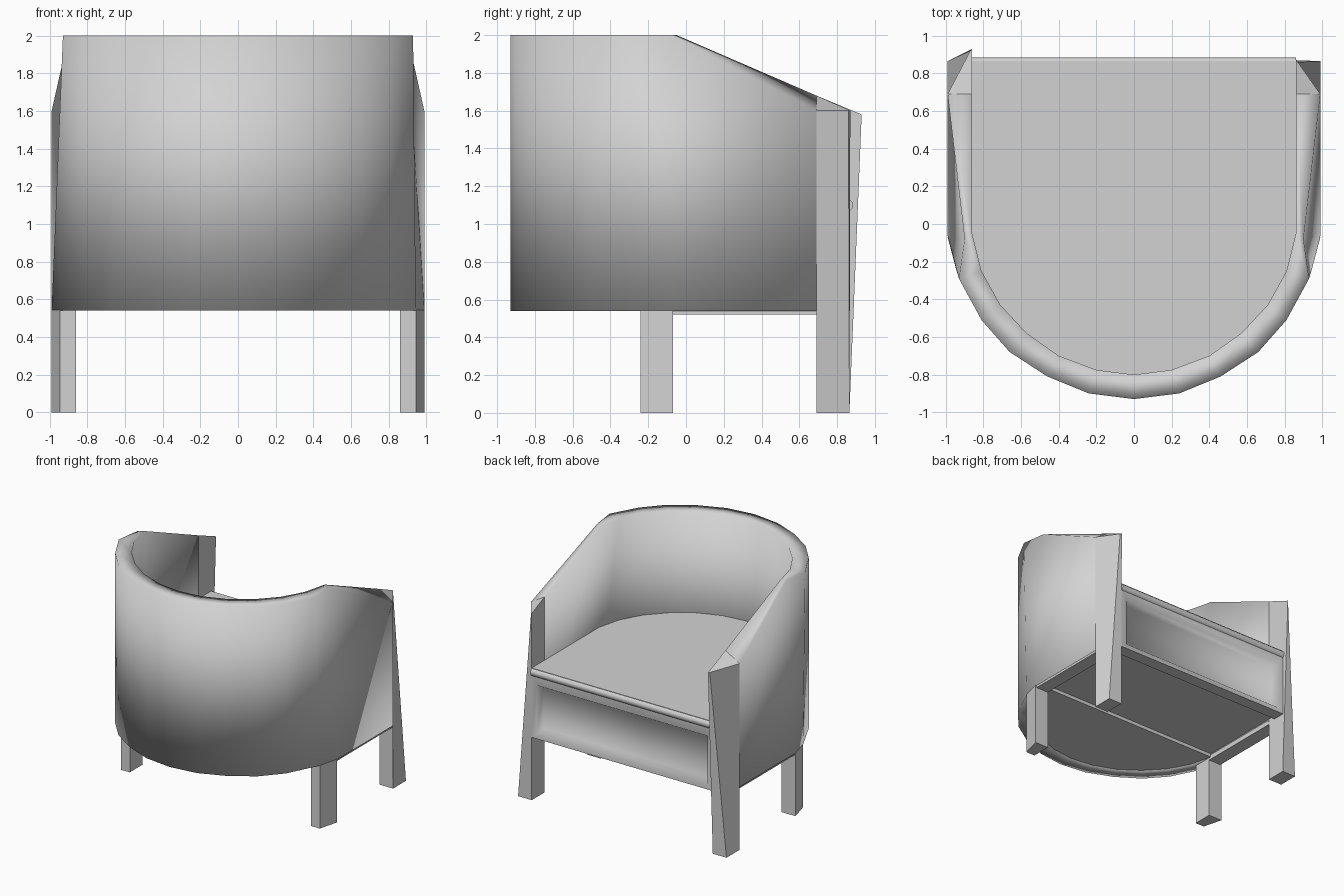
import bpy, bmesh, math
from mathutils import Vector

default = bpy.data.objects.get("Cube")
if default:
    bpy.data.objects.remove(default, do_unlink=True)

grey = bpy.data.materials.new("light_grey")
grey.use_nodes = True
COLOUR = (0.65, 0.65, 0.65, 1)
grey.diffuse_color = COLOUR
grey.node_tree.nodes["Principled BSDF"].inputs["Base Color"].default_value = COLOUR


def build(name, verts, faces, angle):
    """Create a mesh part with outward normals and angle-limited smoothing."""
    mesh = bpy.data.meshes.new(name)
    mesh.from_pydata([tuple(v) for v in verts], [], faces)
    bm = bmesh.new()
    bm.from_mesh(mesh)
    bmesh.ops.recalc_face_normals(bm, faces=bm.faces)
    bm.to_mesh(mesh)
    bm.free()
    mesh.materials.append(grey)
    obj = bpy.data.objects.new(name, mesh)
    bpy.context.collection.objects.link(obj)
    bpy.ops.object.select_all(action='DESELECT')
    obj.select_set(True)
    bpy.context.view_layer.objects.active = obj
    bpy.ops.object.shade_smooth_by_angle(angle=math.radians(angle))


def loft(name, rings, angle=40):
    """Join equal rings of points and cap both ends."""
    n = len(rings[0])
    faces = [(i * n + j, i * n + (j + 1) % n, (i + 1) * n + (j + 1) % n, (i + 1) * n + j)
             for i in range(len(rings) - 1) for j in range(n)]
    last = (len(rings) - 1) * n
    faces += [tuple(range(n)), tuple(range(last, last + n))]
    build(name, [p for r in rings for p in r], faces, angle)


def prism(name, plan, low, high):
    loft(name, [[(x, y, z) for x, y in plan] for z in (low, high)])


def box(name, x0, x1, y0, y1, z0, z1):
    prism(name, [(x0, y0), (x1, y0), (x1, y1), (x0, y1)], z0, z1)


BASE, TOP, ARM, SEAT = 0.54, 2.0, 1.6, 1.135

# Half plans of the curved back, from its middle to the start of the arm
outer = [(0, -.93), (.24, -.9), (.46, -.81), (.66, -.68), (.81, -.51), (.93, -.29), (.99, -.06)]
inner = [(0, -.8), (.2, -.775), (.4, -.7), (.57, -.58), (.71, -.43), (.81, -.25), (.86, -.05)]


def section(low, high, inside, z_out, z_in):
    """Four-cornered cross-section of the shell."""
    return [Vector((*low, BASE)), Vector((*high, z_out)),
            Vector((*inside, z_in)), Vector((*inside, BASE))]


half = [section(o, o, n, TOP, TOP) for o, n in zip(outer[:5], inner)]
half.append(section((.945, -.24), outer[5], inner[5], TOP, TOP))
half.append(section(outer[6], (.90, -.08), inner[6], TOP, TOP))
half.append(section((.99, .69), (.99, .69), (.86, .69), ARM, 1.68))
mirror = [[Vector((-p.x, p.y, p.z)) for p in ring] for ring in half[:0:-1]]

# Wrap-around back and arms, shaded softly over the rim
loft("back_and_arms", mirror + half, 95)

# Front legs rise to a point at the arm ends, rear legs stay short
for side, label in ((1, "left"), (-1, "right")):
    tip_y, tip_z = (.87, ARM) if side > 0 else (.93, 1.58)
    foot = [(side * x, y, 0) for x, y in ((.86, .69), (.99, .69), (.99, .865), (.86, .865))]
    head = [(side * .86, .69, 1.68), (side * .99, .69, ARM),
            (side * .87, tip_y - .01, tip_z), (side * .86, tip_y, tip_z)]
    loft(label + "_arm_leg", [foot, head], 30)
    prism(label + "_back_leg", [(side * x, y) for x, y in
          ((.86, -.24), (.945, -.24), (.99, -.07), (.86, -.07))], 0, BASE + .002)
    box(label + "_side_rail", side * .86, side * .98, -.07, .69, .52, .56)

# Seat with a rolled front edge
arc = [(-x, y) for x, y in inner[:0:-1]] + inner
prism("seat", arc + [(.865, .865), (-.865, .865)], 1.03, SEAT)
roll = [(.85 + .035 * math.cos(t), SEAT - .035 + .035 * math.sin(t))
        for t in (k * math.tau / 12 for k in range(12))]
loft("seat_roll", [[(x, y, z) for y, z in roll] for x in (-.86, .86)])

# Body under the seat, with a lower base beneath the curved back
prism("seat_body", arc + [(.865, .78), (-.865, .78)], .57, 1.05)
prism("back_base", arc, BASE, .6)


def frame_ring(x, y, low, high):
    return [(-x, y, low), (x, y, low), (x, y, high), (-x, y, high)]


# Front panel sunk behind a sloping frame
loft("front_panel", [frame_ring(.865, .76, BASE, 1.09), frame_ring(.865, .868, BASE, 1.09),
                     frame_ring(.81, .868, .58, 1.0), frame_ring(.78, .82, .62, .97)], 60)
